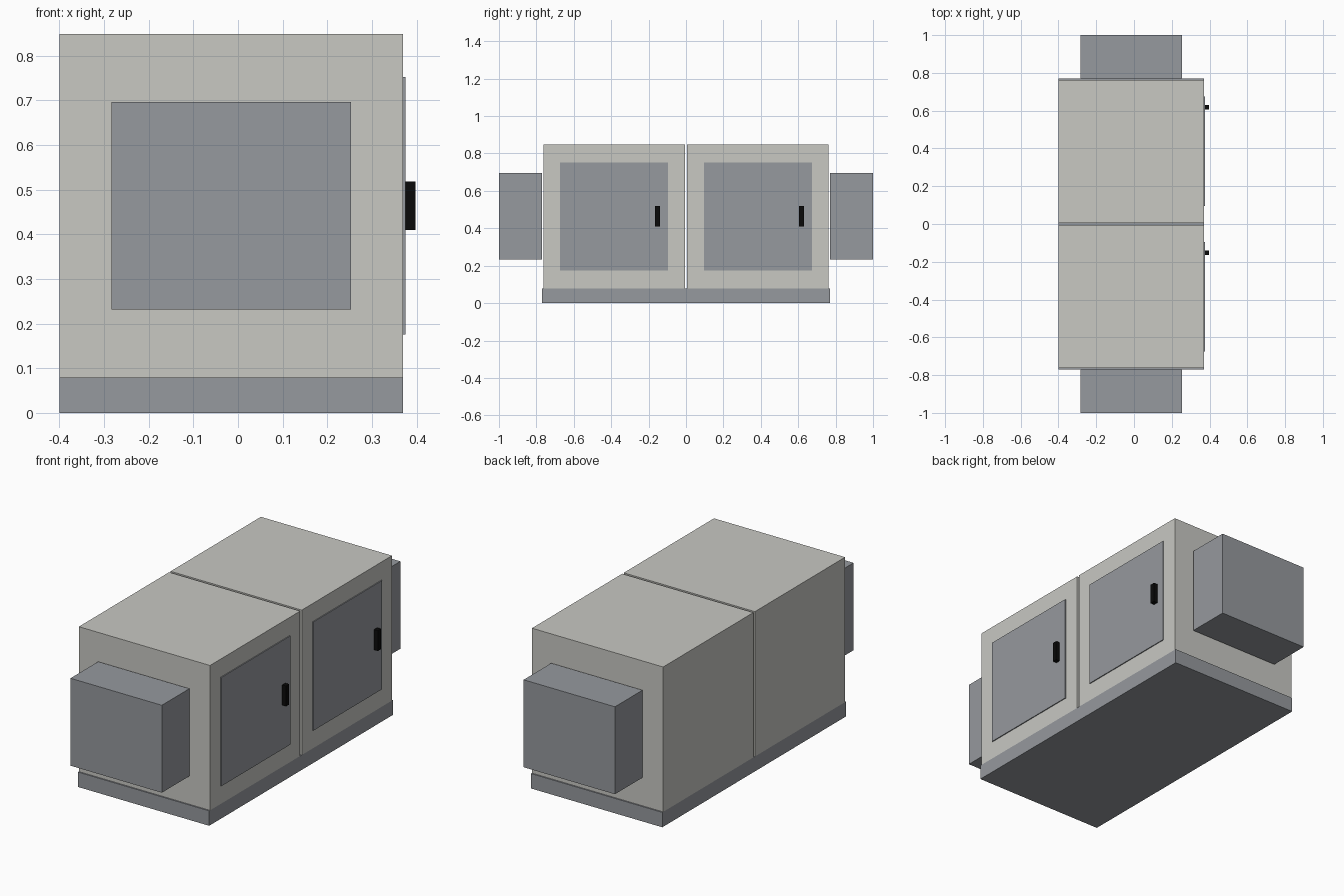
import bpy
import bmesh
from mathutils import Vector

default = bpy.data.objects.get("Cube")
if default:
    bpy.data.objects.remove(default, do_unlink=True)


def make_material(name, rgb):
    mat = bpy.data.materials.new(name)
    mat.use_nodes = True
    color = (*rgb, 1.0)
    mat.diffuse_color = color
    mat.node_tree.nodes["Principled BSDF"].inputs["Base Color"].default_value = color
    return mat


def box(name, low, high, mat):
    """Axis-aligned box between two opposite corners."""
    low, high = Vector(low), Vector(high)
    bm = bmesh.new()
    bmesh.ops.create_cube(bm, size=1.0)
    bmesh.ops.scale(bm, vec=high - low, verts=bm.verts)
    mesh = bpy.data.meshes.new(name)
    bm.to_mesh(mesh)
    bm.free()
    mesh.materials.append(mat)
    obj = bpy.data.objects.new(name, mesh)
    obj.location = (low + high) / 2
    bpy.context.collection.objects.link(obj)
    return obj


cream = make_material("warm light grey", (0.58, 0.58, 0.545))
grey = make_material("blue grey", (0.303, 0.319, 0.342))
black = make_material("black", (0.003, 0.003, 0.003))

LEFT, RIGHT = -0.4, 0.37      # cabinet sides
FLOOR = 0.079                 # top of the plinth

# Plinth under both cabinets
box("base_plinth", (LEFT, -0.77, 0), (RIGHT, 0.77, FLOOR), grey)

for side, label in ((-1, "front"), (1, "back")):
    # Cabinet halves, with a narrow open seam between them
    y0, y1 = sorted((side * 0.0065, side * 0.763))
    box(label + "_cabinet", (LEFT, y0, FLOOR), (RIGHT, y1, 0.848), cream)

    # Duct stub on the end wall
    y0, y1 = sorted((side * 0.769, side * 1.0))
    box(label + "_duct", (-0.283, y0, 0.232), (0.253, y1, 0.696), grey)

    # Access door panel
    y0, y1 = sorted((side * 0.096, side * 0.674))
    box(label + "_door", (RIGHT, y0, 0.175), (RIGHT + 0.005, y1, 0.752), grey)

    # Handle near the door's rear edge
    y = y1 - 0.056
    box(label + "_door_handle", (RIGHT + 0.005, y - 0.013, 0.41),
        (0.398, y + 0.013, 0.518), black)
